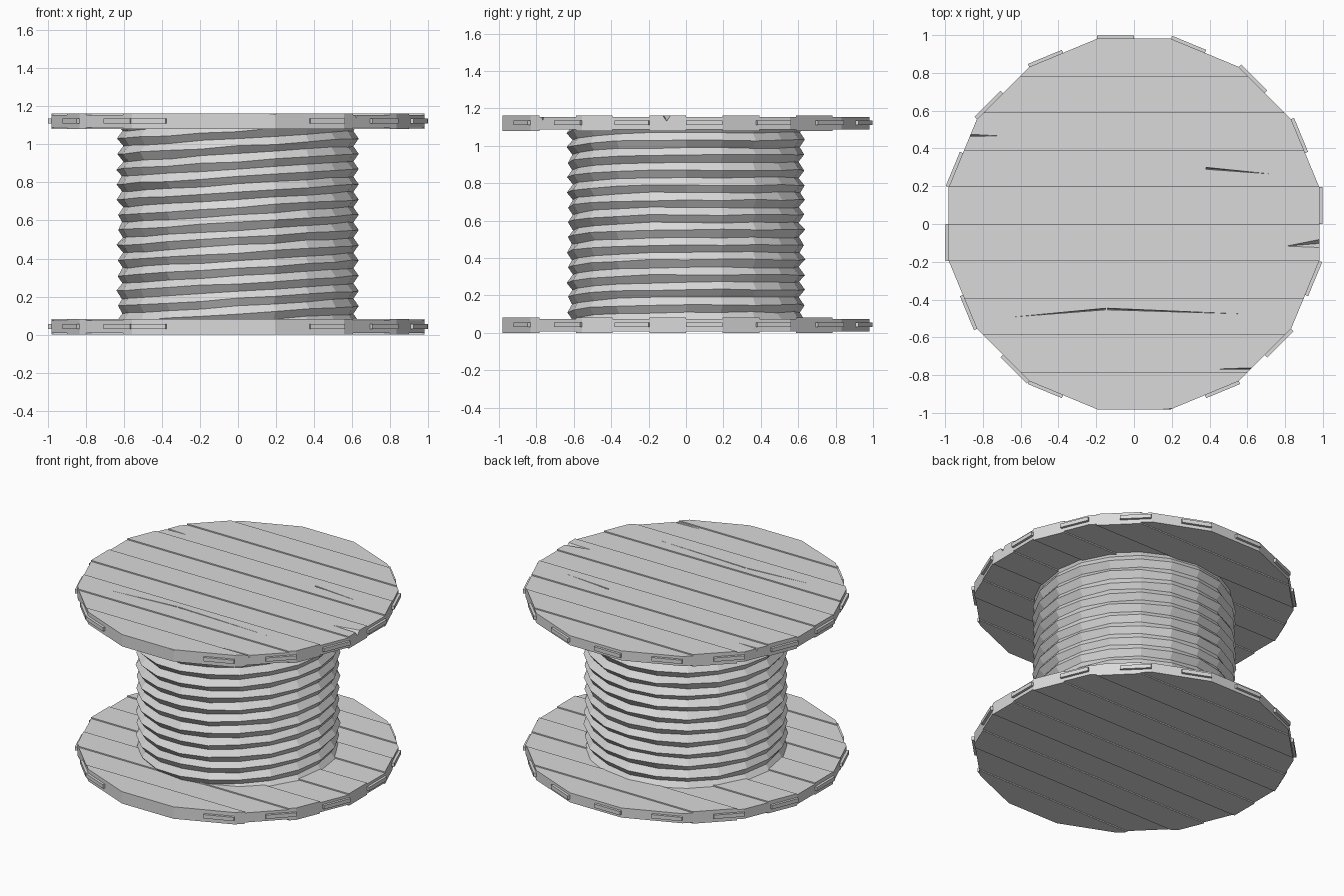
import bpy, bmesh, math, random
from mathutils import Matrix, Vector

random.seed(4)
cube = bpy.data.objects.get("Cube")
if cube:
    bpy.data.objects.remove(cube)

grey = bpy.data.materials.new("plain_grey")
grey.use_nodes = True
color = (0.7, 0.7, 0.7, 1)
grey.diffuse_color = color
grey.node_tree.nodes["Principled BSDF"].inputs["Base Color"].default_value = color

SIDES = 16
STEP = 2 * math.pi / SIDES
APOTHEM = math.cos(STEP / 2)
PLANKS = 10


def add_object(name, bm):
    bmesh.ops.recalc_face_normals(bm, faces=bm.faces)
    mesh = bpy.data.meshes.new(name)
    bm.to_mesh(mesh)
    bm.free()
    mesh.materials.append(grey)
    obj = bpy.data.objects.new(name, mesh)
    bpy.context.collection.objects.link(obj)
    return obj


def plank(name, y0, y1, z0, z1):
    """Slice of the sixteen-sided flange between two y planes."""
    bm = bmesh.new()
    spin = Matrix.Translation((0, 0, (z0 + z1) / 2)) @ Matrix.Rotation(STEP / 2, 4, "Z")
    bmesh.ops.create_cone(bm, cap_ends=True, segments=SIDES, radius1=1, radius2=1,
                          depth=z1 - z0, matrix=spin)
    for y, side in ((y0, -1), (y1, 1)):
        bmesh.ops.bisect_plane(bm, geom=bm.verts[:] + bm.edges[:] + bm.faces[:],
                               plane_co=(0, y, 0), plane_no=(0, side, 0), clear_outer=True)
        bmesh.ops.holes_fill(bm, edges=bm.edges)
    return add_object(name, bm)


# Planked flanges with alternating plank heights
top_planks = []
for label, base in (("bottom", 0.0), ("top", 1.08)):
    for i in range(PLANKS):
        inset = 0.008 * (i % 2)
        y0 = -1.1 if i == 0 else -0.98 + 0.196 * i
        y1 = 1.1 if i == PLANKS - 1 else -0.98 + 0.196 * (i + 1)
        board = plank(f"{label}_plank_{i + 1}", y0, y1, base + inset, base + 0.082 - inset)
        if label == "top":
            top_planks.append(board)

# Tapered V-shaped splits in the top planks: start, tip, half width
splits = [((-0.95, 0.47), (-0.6, 0.465), 0.015),
          ((0.75, -0.765), (0.25, -0.77), 0.012),
          ((0.34, -0.99), (0.06, -0.985), 0.03),
          ((1.02, -0.1), (0.77, -0.12), 0.03),
          ((-0.15, -0.45), (-0.73, -0.5), 0.005),
          ((-0.14, -0.45), (0.68, -0.48), 0.005),
          ((0.38, 0.295), (0.78, 0.26), 0.006)]
bm = bmesh.new()
for start, tip, half in splits:
    corners = [(start[0], start[1] - half, 1.168), (start[0], start[1] + half, 1.168),
               (*tip, 1.168), (*start, 1.125)]
    verts = [bm.verts.new(c) for c in corners]
    for skip in range(4):
        bm.faces.new([v for k, v in enumerate(verts) if k != skip])
# Orient each wedge outward before cutting
cutter = add_object("split_cutter", bm)
cutter.hide_render = True
for board in top_planks:
    cut = board.modifiers.new("splits", "BOOLEAN")
    cut.operation = "DIFFERENCE"
    cut.solver = "EXACT"
    cut.object = cutter
bpy.context.view_layer.update()
graph = bpy.context.evaluated_depsgraph_get()
cut_meshes = [bpy.data.meshes.new_from_object(b.evaluated_get(graph)) for b in top_planks]
for board, mesh in zip(top_planks, cut_meshes):
    board.modifiers.clear()
    board.data = mesh
bpy.data.objects.remove(cutter)

# Rim straps, each covering half of one flange side
half_width = math.sin(STEP / 2)
FRONT = 12
for label, z in (("bottom", 0.043), ("top", 1.123)):
    bm = bmesh.new()
    for k in range(SIDES):
        if k == FRONT:
            continue
        shift = -1 if k == FRONT - 1 else 1
        place = (Matrix.Rotation(k * STEP, 4, "Z")
                 @ Matrix.Translation((APOTHEM + 0.004, shift * half_width / 2, z))
                 @ Matrix.Diagonal((0.026, half_width, 0.026, 1)))
        bmesh.ops.create_cube(bm, size=1, matrix=place)
    add_object(f"{label}_rim_straps", bm)

# Wound cable: level turns that climb one pitch across the front
COLUMNS, PITCH = 20, 0.08
bm = bmesh.new()
columns = []
for c in range(COLUMNS + 1):
    angle = 2 * math.pi * c / COLUMNS
    climb = (1 + math.cos(angle)) / 2 * PITCH if angle >= math.pi else 0
    loose = 0.005 if 0 < c < COLUMNS else 0
    column = []
    for r in range(-3, 28):
        ridge = r % 2 == 0
        radius = (0.634 if ridge else 0.606) + random.uniform(-loose, loose)
        z = 0.07 + r * PITCH / 2 + climb + random.uniform(-loose, loose) * 0.8
        z = min(max(z, 0.05), 1.11)
        column.append(bm.verts.new((radius * math.cos(angle), radius * math.sin(angle), z)))
    columns.append(column)
for left, right in zip(columns, columns[1:]):
    for r in range(len(left) - 1):
        bm.faces.new((left[r], right[r], right[r + 1], left[r + 1]))
bmesh.ops.remove_doubles(bm, verts=bm.verts, dist=0.0005)
add_object("wound_cable", bm)
